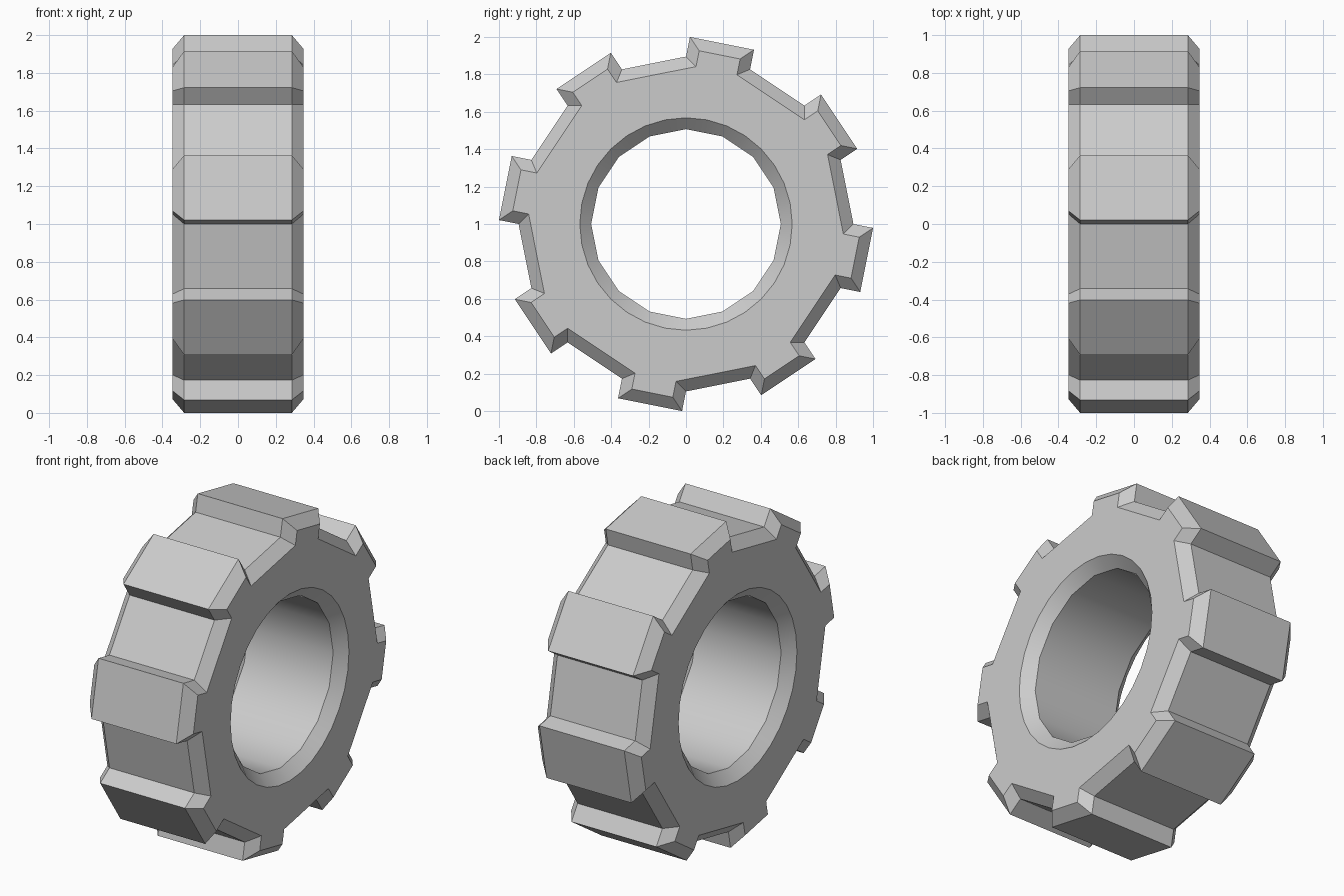
import bpy, bmesh, math
from mathutils import Vector

if "Cube" in bpy.data.objects:
    bpy.data.objects.remove(bpy.data.objects["Cube"])

ROOT_R, TOOTH_H = 0.895, 0.107    # 16-sided rim, every other side raised as a tooth
HOLE_R, HOLE_FACE_R = 0.507, 0.568
HALF_W, FLAT_W, INSET = 0.348, 0.285, 0.063


def polar(r, deg):
    a = math.radians(deg)
    return Vector((r * math.cos(a), r * math.sin(a)))


def inset(points, d):
    # parallel inward offset of a counter-clockwise outline
    out = []
    for i, p in enumerate(points):
        e1 = (p - points[i - 1]).normalized()
        e2 = (points[(i + 1) % len(points)] - p).normalized()
        n1, n2 = Vector((-e1.y, e1.x)), Vector((-e2.y, e2.x))
        out.append(p + (n1 + n2) * d / (1 + n1.dot(n2)))
    return out


# toothed outline in the y-z plane
outline = []
for k in range(8):
    a, b = polar(ROOT_R, 22.5 + 45 * k), polar(ROOT_R, 45 + 45 * k)
    up = polar(TOOTH_H, 33.75 + 45 * k)
    outline += [a, a + up, b + up, b]
face_outline = inset(outline, INSET)

# 16-sided bore (with edge midpoints) opening to a rounder 32-sided rim
step = 360 / 32
bore = [polar(HOLE_R * (math.cos(math.radians(step)) if i % 2 else 1), step * i)
        for i in range(32)]
bore_rim = [polar(HOLE_FACE_R, step * i) for i in range(32)]

bm = bmesh.new()


def ring(points, x):
    return [bm.verts.new((x, p.x, p.y + 1)) for p in points]


def skin(rings):
    n = len(rings[0])
    for r0, r1 in zip(rings, rings[1:]):
        for i in range(n):
            j = (i + 1) % n
            bm.faces.new((r0[i], r0[j], r1[j], r1[i]))


def loop_edges(r):
    return [bm.edges.get((r[i - 1], r[i])) for i in range(len(r))]


# tread and bore walls with chamfers on both sides
outer = [ring(face_outline, -HALF_W), ring(outline, -FLAT_W),
         ring(outline, FLAT_W), ring(face_outline, HALF_W)]
inner = [ring(bore_rim, -HALF_W), ring(bore, -FLAT_W),
         ring(bore, FLAT_W), ring(bore_rim, HALF_W)]
skin(outer)
skin(inner)

# flat side walls
for s in (0, -1):
    bmesh.ops.triangle_fill(bm, use_beauty=True, use_dissolve=False,
                            edges=loop_edges(outer[s]) + loop_edges(inner[s]))
bmesh.ops.recalc_face_normals(bm, faces=bm.faces)

mesh = bpy.data.meshes.new("toothed_wheel")
bm.to_mesh(mesh)
bm.free()
wheel = bpy.data.objects.new("toothed_wheel", mesh)
bpy.context.collection.objects.link(wheel)
bpy.context.view_layer.objects.active = wheel
wheel.select_set(True)
bpy.ops.object.shade_smooth_by_angle(angle=math.radians(30))
